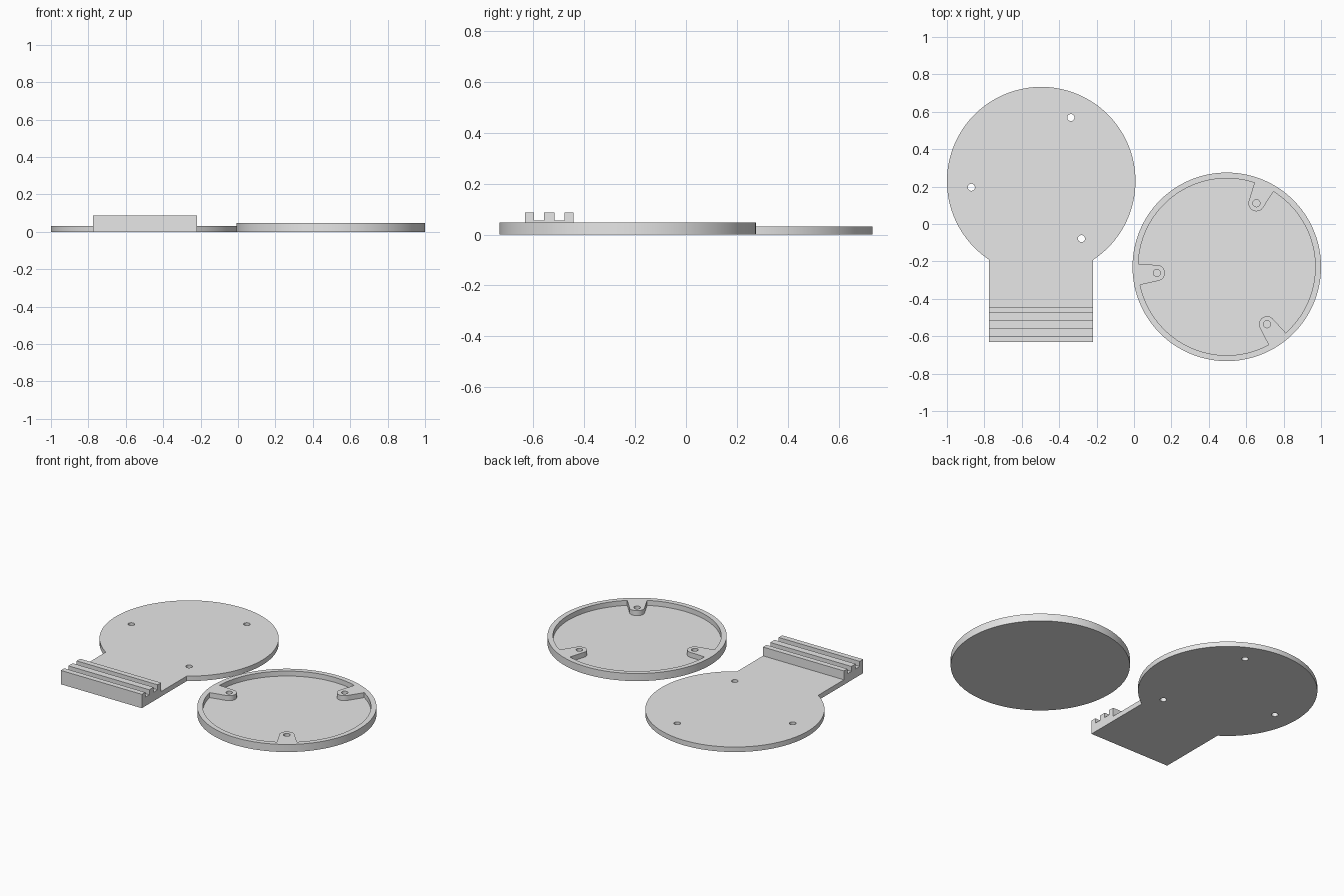
import bpy, bmesh, math
from math import sin, cos, radians, pi

if "Cube" in bpy.data.objects:
    bpy.data.objects.remove(bpy.data.objects["Cube"])

R = 0.504            # disc radius
HOLE_R = 0.019       # screw hole radius
HOLE_DIST = 0.375    # screw holes from the disc centre
ANGLES = [radians(a) for a in (-55, 65, 185)]
PLATE_C, TRAY_C = (-0.496, 0.229), (0.496, -0.229)

grey = bpy.data.materials.new("light grey plastic")
grey.diffuse_color = (0.8, 0.8, 0.8, 1)
grey.use_nodes = True
grey.node_tree.nodes["Principled BSDF"].inputs["Base Color"].default_value = grey.diffuse_color


def arc(c, r, a0, a1, n):
    return [(c[0] + r * cos(a0 + (a1 - a0) * i / n),
             c[1] + r * sin(a0 + (a1 - a0) * i / n)) for i in range(n + 1)]


def circle(c, r, n):
    return arc(c, r, 0, 2 * pi, n)[:-1]


def screw_holes(c):
    return [circle((c[0] + HOLE_DIST * cos(a), c[1] + HOLE_DIST * sin(a)), HOLE_R, 24)
            for a in ANGLES]


def fill(bm, loops, z):
    """Flat face bounded by the first loop, with any other loops as holes."""
    edges = []
    for loop in loops:
        vs = [bm.verts.new((x, y, z)) for x, y in loop]
        edges += [bm.edges.new((vs[i - 1], vs[i])) for i in range(len(vs))]
    bmesh.ops.triangle_fill(bm, edges=edges, use_beauty=True)


def wall(bm, loop, z0, z1):
    """Upright wall following a closed loop."""
    lo = [bm.verts.new((x, y, z0)) for x, y in loop]
    hi = [bm.verts.new((x, y, z1)) for x, y in loop]
    for i in range(len(loop)):
        bm.faces.new((lo[i - 1], lo[i], hi[i], hi[i - 1]))


def finish(bm, name):
    bmesh.ops.remove_doubles(bm, verts=bm.verts, dist=0.00005)
    bmesh.ops.recalc_face_normals(bm, faces=bm.faces)
    me = bpy.data.meshes.new(name)
    bm.to_mesh(me)
    bm.free()
    me.materials.append(grey)
    ob = bpy.data.objects.new(name, me)
    bpy.context.collection.objects.link(ob)
    bpy.ops.object.select_all(action='DESELECT')
    ob.select_set(True)
    bpy.context.view_layer.objects.active = ob
    bpy.ops.object.shade_smooth_by_angle(angle=radians(30))


# Cover plate: disc with a straight neck and three through holes
T, NECK, GRIP_Y = 0.031, 0.278, -0.443
a = math.acos(NECK / R)
outline = arc(PLATE_C, R, -a, pi + a, 120)
outline += [(PLATE_C[0] - NECK, GRIP_Y), (PLATE_C[0] + NECK, GRIP_Y)]
holes = screw_holes(PLATE_C)
bm = bmesh.new()
for z in (0, T):
    fill(bm, [outline] + holes, z)
for loop in [outline] + holes:
    wall(bm, loop, 0, T)
finish(bm, "cover_plate")

# Grip block: toothed side profile (y, z) drawn across the neck width
TOP, GROOVE = 0.086, 0.055
profile = [(-0.632, 0), (GRIP_Y, 0), (GRIP_Y, TOP), (-0.477, TOP), (-0.477, GROOVE),
           (-0.516, GROOVE), (-0.516, TOP), (-0.558, TOP), (-0.558, GROOVE),
           (-0.598, GROOVE), (-0.598, TOP), (-0.632, TOP)]
bm = bmesh.new()
face = bm.faces.new([bm.verts.new((PLATE_C[0] - NECK, y, z)) for y, z in profile])
ext = bmesh.ops.extrude_face_region(bm, geom=[face], use_keep_orig=True)
bmesh.ops.translate(bm, vec=(2 * NECK, 0, 0),
                    verts=[v for v in ext["geom"] if isinstance(v, bmesh.types.BMVert)])
finish(bm, "toothed_grip")

# Round tray: rim with three screw tabs reaching inwards
FLOOR, RIM, INNER_R, TAB_R = 0.016, 0.047, 0.473, 0.043
half = math.asin(0.056 / INNER_R)
cx, cy = TRAY_C
inner = []
for i, a in enumerate(ANGLES):
    # rounded tab tip
    tip = (cx + HOLE_DIST * cos(a), cy + HOLE_DIST * sin(a))
    nxt = ANGLES[i + 1] if i < 2 else ANGLES[0] + 2 * pi
    inner += arc(tip, TAB_R, a + 1.5 * pi, a + 0.5 * pi, 16)
    # inside of the rim up to the next tab
    inner += arc(TRAY_C, INNER_R, a + half, nxt - half, 40)
outer = circle(TRAY_C, R, 144)
holes = screw_holes(TRAY_C)
bm = bmesh.new()
fill(bm, [outer], 0)
fill(bm, [outer, inner] + holes, RIM)
wall(bm, outer, 0, RIM)
for loop in [inner] + holes:
    fill(bm, [loop], FLOOR)
    wall(bm, loop, FLOOR, RIM)
finish(bm, "round_tray")
